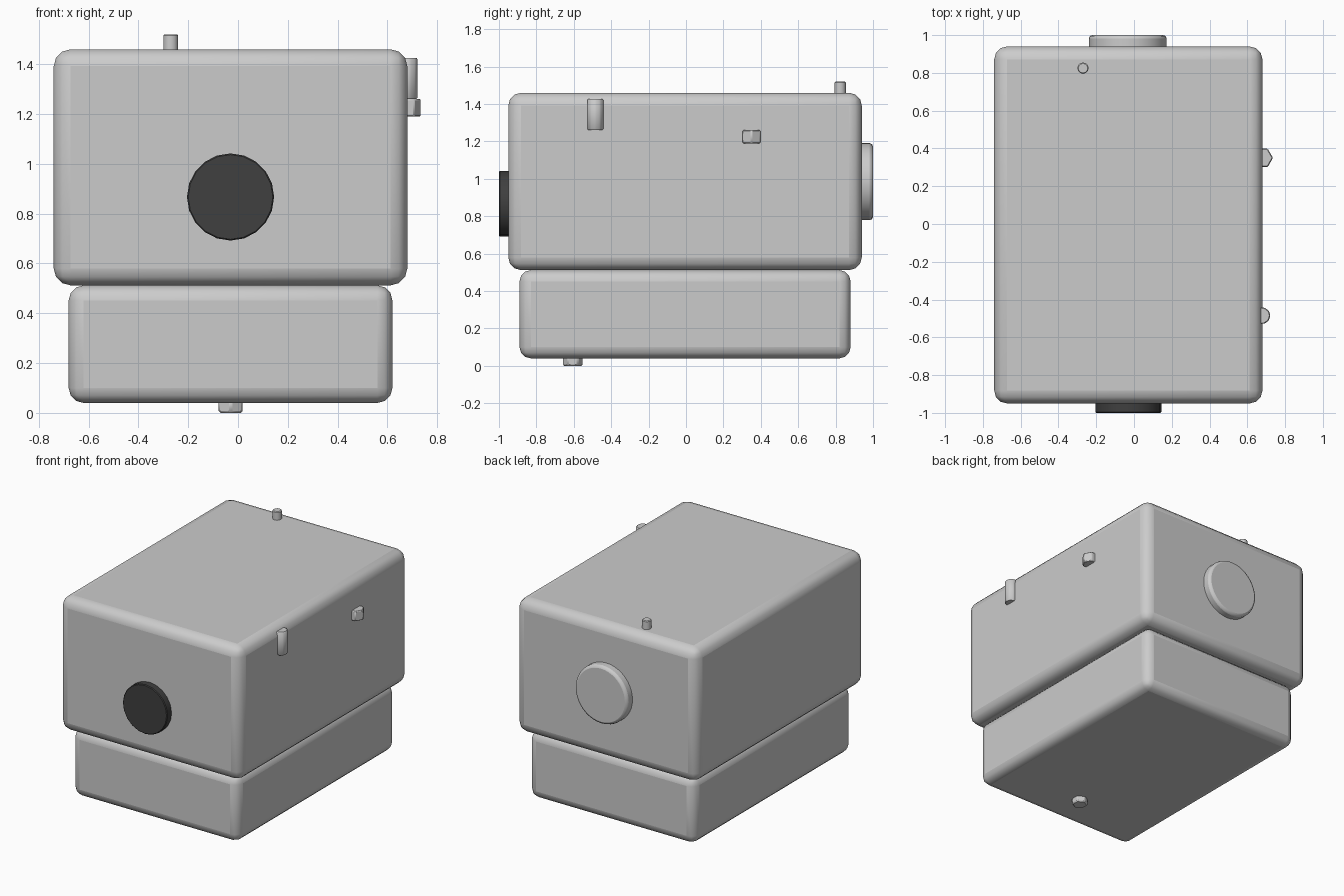
import bpy, math

if "Cube" in bpy.data.objects:
    bpy.data.objects.remove(bpy.data.objects["Cube"])


def finish(ob, name, bevel, segments):
    ob.name = name
    if bevel:
        m = ob.modifiers.new("Bevel", 'BEVEL')
        m.width = bevel
        m.segments = segments
        m.limit_method = 'ANGLE'
        m.harden_normals = False
    bpy.ops.object.shade_smooth_by_angle(angle=math.radians(40))
    return ob


def box(name, lo, hi, bevel):
    bpy.ops.mesh.primitive_cube_add(size=1, location=[(a + b) / 2 for a, b in zip(lo, hi)])
    ob = bpy.context.object
    ob.scale = [b - a for a, b in zip(lo, hi)]
    bpy.ops.object.transform_apply(location=False, rotation=False, scale=True)
    return finish(ob, name, bevel, 3)


def cylinder(name, centre, radius, depth, sides, rot=(0, 0, 0), bevel=0.005, segments=1):
    bpy.ops.mesh.primitive_cylinder_add(vertices=sides, radius=radius, depth=depth,
                                        location=centre, rotation=rot)
    return finish(bpy.context.object, name, bevel, segments)


# Two stacked rounded housings
box("upper_housing", (-0.74, -0.95, 0.512), (0.68, 0.94, 1.46), 0.068)
box("lower_housing", (-0.68, -0.89, 0.04), (0.62, 0.88, 0.512), 0.06)

# Dark front disc and rounded rear cap
facing = (math.pi / 2, 0, 0)
disc = cylinder("front_disc", (-0.03, -0.96, 0.867), 0.175, 0.08, 20, facing)
dark = bpy.data.materials.new("dark")
dark.diffuse_color = (0.05, 0.05, 0.05, 1)
dark.use_nodes = True
dark.node_tree.nodes["Principled BSDF"].inputs["Base Color"].default_value = dark.diffuse_color
disc.data.materials.append(dark)
cylinder("rear_cap", (-0.033, 0.96, 0.985), 0.206, 0.08, 40, facing, 0.018, 2)

# Top pin
cylinder("top_pin", (-0.27, 0.825, 1.48), 0.03, 0.08, 12)

# Right side fittings: tall round post and hexagonal nut
cylinder("side_post", (0.677, -0.485, 1.343), 0.045, 0.165, 10, (0, 0, math.pi / 2))
cylinder("side_nut", (0.68, 0.35, 1.225), 0.056, 0.07, 6, (0, 0, math.pi / 2))

# Hexagonal stud underneath
cylinder("bottom_stud", (-0.03, -0.605, 0.03), 0.056, 0.06, 6, bevel=0.008)
